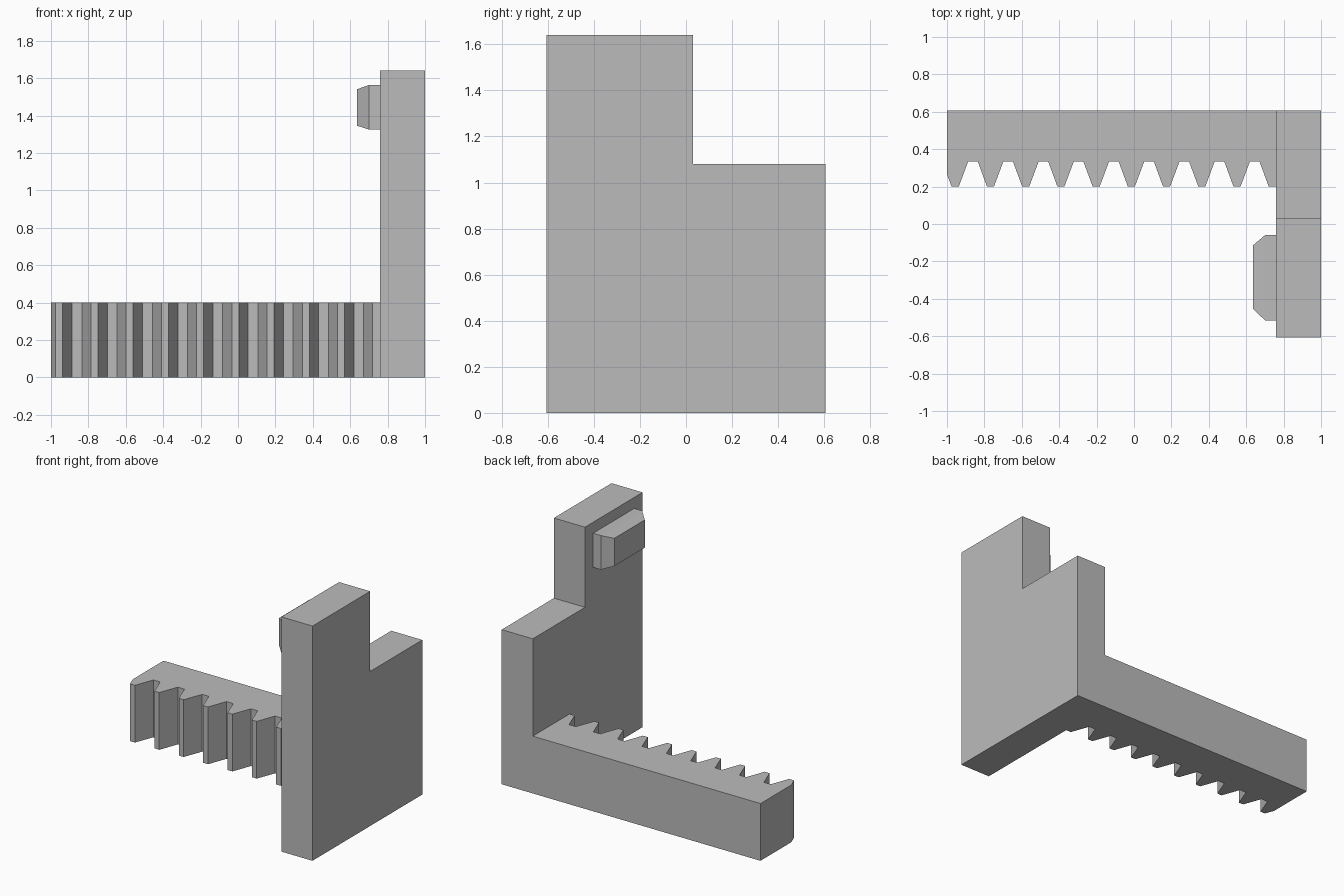
import bpy
import bmesh
from mathutils import Vector

cube = bpy.data.objects.get("Cube")
if cube:
    bpy.data.objects.remove(cube, do_unlink=True)

# Single plain grey
grey = bpy.data.materials.new("plain grey")
grey.use_nodes = True
colour = (0.5, 0.5, 0.5, 1)
grey.diffuse_color = colour
grey.node_tree.nodes["Principled BSDF"].inputs["Base Color"].default_value = colour


def finish(name, bm):
    bmesh.ops.recalc_face_normals(bm, faces=bm.faces)
    mesh = bpy.data.meshes.new(name)
    bm.to_mesh(mesh)
    bm.free()
    mesh.materials.append(grey)
    obj = bpy.data.objects.new(name, mesh)
    bpy.context.collection.objects.link(obj)
    return obj


def extrude_profile(name, points, offset):
    """Flat outline pushed along an offset into a solid."""
    bm = bmesh.new()
    face = bm.faces.new([bm.verts.new(p) for p in points])
    result = bmesh.ops.extrude_face_region(bm, geom=[face], use_keep_orig=True)
    verts = [v for v in result["geom"] if isinstance(v, bmesh.types.BMVert)]
    bmesh.ops.translate(bm, verts=verts, vec=Vector(offset))
    return finish(name, bm)


# Upright plate with a stepped top
LEFT, RIGHT, HALF = 0.76, 1.0, 0.606
plate = [(-HALF, 0), (HALF, 0), (HALF, 1.08), (0.03, 1.08), (0.03, 1.64), (-HALF, 1.64)]
extrude_profile("upright_plate", [(LEFT, y, z) for y, z in plate], (RIGHT - LEFT, 0, 0))

# Toothed rack: back edge, then one gap per pitch along the front
TIP, ROOT, PITCH = 0.2, 0.333, 0.1883
rack = [(LEFT, HALF), (-1, HALF), (-1, 0.265), (-0.975, TIP)]
for i in range(9):
    x = -0.937 + i * PITCH
    rack += [(x, TIP), (x + 0.05, ROOT), (x + 0.102, ROOT), (x + 0.151, TIP)]
rack.append((LEFT, TIP))
extrude_profile("toothed_rack", [(x, y, 0) for x, y in rack], (0, 0, 0.4))

# Chamfered catch on the inner side of the plate: three matching sections
sections = [
    (LEFT, -0.515, -0.06, 1.325, 1.563),
    (0.70, -0.515, -0.06, 1.325, 1.563),
    (0.635, -0.452, -0.115, 1.346, 1.54),
]
bm = bmesh.new()
rings = [[bm.verts.new((x, y, z)) for y, z in ((y0, z0), (y1, z0), (y1, z1), (y0, z1))]
         for x, y0, y1, z0, z1 in sections]
for a, b in zip(rings, rings[1:]):
    for i in range(4):
        j = (i + 1) % 4
        bm.faces.new((a[i], a[j], b[j], b[i]))
bm.faces.new(rings[0])
bm.faces.new(rings[-1])
finish("catch", bm)
